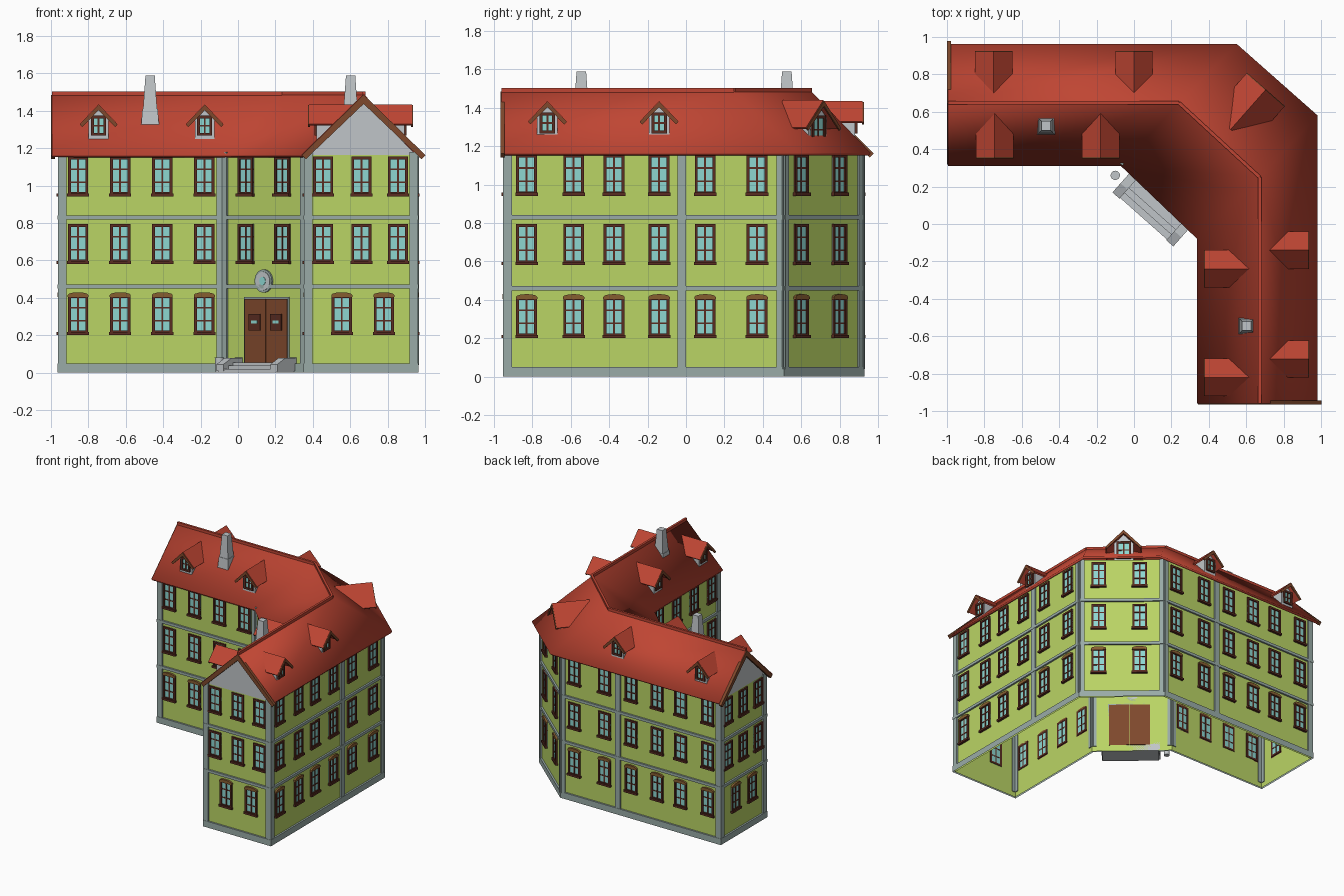
import bpy, bmesh, math
from mathutils import Matrix, Vector

if "Cube" in bpy.data.objects:
    bpy.data.objects.remove(bpy.data.objects["Cube"])

COLOURS = {
    "wall_green": (0.49, 0.66, 0.13), "trim_grey": (0.32, 0.41, 0.39),
    "roof_red": (0.52, 0.06, 0.033), "frame_brown": (0.10, 0.025, 0.015),
    "wood_brown": (0.21, 0.065, 0.025), "lintel_ochre": (0.24, 0.11, 0.03),
    "glass_cyan": (0.27, 0.68, 0.64), "stone_grey": (0.53, 0.56, 0.58),
}
MATS = {}
for n, c in COLOURS.items():
    MATS[n] = bpy.data.materials.new(n)
    MATS[n].diffuse_color = (*c, 1)

PARTS = {}  # part name -> (bmesh, colour)


def part(name, colour):
    return PARTS.setdefault(name, (bmesh.new(), colour))[0]


def prism(bm, M, pts, y0, y1):
    """Profile in local xz, extruded along local y."""
    a = [bm.verts.new(M @ Vector((x, y0, z))) for x, z in pts]
    b = [bm.verts.new(M @ Vector((x, y1, z))) for x, z in pts]
    bm.faces.new(a)
    bm.faces.new(b[::-1])
    for i in range(len(pts)):
        j = (i + 1) % len(pts)
        bm.faces.new((a[j], a[i], b[i], b[j]))


def box(bm, M, x0, x1, z0, z1, y0, y1):
    prism(bm, M, [(x0, z0), (x1, z0), (x1, z1), (x0, z1)], y0, y1)


def frame(p, d):
    """Local x runs along d, local y points into the building."""
    d = Vector((d[0], d[1], 0)).normalized()
    return Matrix(((d.x, -d.y, 0, p[0]), (d.y, d.x, 0, p[1]), (0, 0, 1, 0), (0, 0, 0, 1)))


def offset(path, o):
    """Mitred outward offset of a closed counter-clockwise outline."""
    out = []
    for i, p in enumerate(path):
        a = (Vector(p) - Vector(path[i - 1])).normalized()
        b = (Vector(path[(i + 1) % len(path)]) - Vector(p)).normalized()
        na, nb = Vector((a.y, -a.x)), Vector((b.y, -b.x))
        out.append(Vector(p) + (na + nb) * (o / (1 + na.dot(nb))))
    return out


def ring(bm, path, profile):
    """Sweep an (offset, z) profile around the outline."""
    rows = [[bm.verts.new((*q, z)) for q in offset(path, o)] for o, z in profile]
    for r, s in zip(rows, rows[1:]):
        for i in range(len(path)):
            j = (i + 1) % len(path)
            bm.faces.new((r[i], r[j], s[j], s[i]))


# ---- walls, plinth and storey bands
P = [(-.95, .345), (-.08, .345), (.365, -.05), (.365, -.94),
     (.95, -.94), (.95, .505), (.475, .915), (-.95, .915)]
ring(part("walls", "wall_green"), P, [(0, 0), (0, 1.18)])
ring(part("plinth", "trim_grey"), P, [(.014, 0), (.014, .05), (0, .05)])
for z in (.46, .83):
    ring(part("storey_bands", "trim_grey"), P, [(0, z - .011), (.014, z - .011), (.014, z + .011), (0, z + .011)])


# ---- windows
def window(M, u, z, w, h, rows=3):
    fr, t = part("window_frames", "frame_brown"), .015
    box(part("window_glass", "glass_cyan"), M, u - w / 2, u + w / 2, z, z + h, -.003, .003)
    for s in (-1, 1):
        c = u + s * (w / 2 - t / 2)
        box(fr, M, c - t / 2, c + t / 2, z, z + h, -.012, .006)
    for zz in (z, z + h - t):
        box(fr, M, u - w / 2, u + w / 2, zz, zz + t, -.0115, .0055)
    box(fr, M, u - .005, u + .005, z, z + h, -.007, .005)
    for k in range(1, rows):
        c = z + h * k / rows
        box(fr, M, u - w / 2, u + w / 2, c - .004, c + .004, -.0065, .0045)


def wall_window(M, u, floor):
    z = (.21, .59, .95)[floor]
    window(M, u, z, .108, .205)
    box(part("window_sills", "frame_brown"), M, u - .059, u + .059, z - .008, z + .008, -.02, 0)
    if floor == 0:  # arched lintel
        arc = [(u + .056 * math.cos(a), z + .205 + .015 * math.sin(a))
               for a in [math.pi * k / 6 for k in range(7)]]
        arc += [(u - .056, z + .194), (u + .056, z + .194)]
        prism(part("window_lintels", "lintel_ochre"), M, arc, -.016, 0)


four = [.095, .32, .545, .77]
six = [.11, .355, .565, .80, 1.04, 1.31]
UPPER = [four, [.167, .428], [.89 - u for u in four], [.09, .295, .49],
         six, [.14, .445], [1.425 - u for u in six], [.09, .285, .48]]
GROUND = UPPER[:]
GROUND[1], GROUND[3], GROUND[7] = [], [.19, .415], [.19, .40]
WALLS = []
for i, p in enumerate(P):
    q = P[(i + 1) % 8]
    d = Vector(q) - Vector(p)
    M, L = frame(p, d), d.length
    WALLS.append((M, L))
    for f in range(3):
        for u in (UPPER if f else GROUND)[i]:
            wall_window(M, u, f)
    # corner and middle pilasters
    pil = part("pilasters", "trim_grey")
    for a, b in [(-.012, .034), (L - .034, L + .012)] + ({4: [(.895, .94)], 6: [(.485, .53)]}.get(i, [])):
        box(pil, M, a, b, .04, 1.18, -.012, .006)

# ---- main roof: inner eave, ridge, outer eave
EAVE, RIDGE = 1.165, 1.49
inner = [(-.995, .31), (-.07, .31), (.338, -.08), (.338, -.96)]
ridge = [(-.995, .648), (.24, .648), (.672, .25), (.672, -.96)]
outer = [(-.995, .962), (.55, .962), (.982, .58), (.982, -.96)]
bm = part("main_roof", "roof_red")
rows = [[bm.verts.new((*p, z)) for p in line] for line, z in ((inner, EAVE), (ridge, RIDGE), (outer, EAVE))]
for r, s in zip(rows, rows[1:]):
    for i in range(3):
        bm.faces.new((r[i], r[i + 1], s[i + 1], s[i]))
for a, b in zip(ridge, ridge[1:]):
    d = Vector(b) - Vector(a)
    box(part("ridge_cap", "roof_red"), frame(a, d), 0, d.length, RIDGE - .02, RIDGE + .013, -.009, .009)


def chevron(c, half, z0, z1, t):
    return [(c - half, z0), (c, z1), (c + half, z0), (c + half - t * .6, z0 - t * .6), (c, z1 - t * 1.4), (c - half + t * .6, z0 - t * .6)]


# ---- gable ends with barge boards
for i, out in ((3, .02), (7, .045)):
    M, L = WALLS[i]
    c = .307 if i == 3 else .267
    prism(part("gable_ends", "stone_grey"), M, [(0, 1.165), (L, 1.165), (c, 1.455)], -.002, .02)
    prism(part("barge_boards", "wood_brown"), M, chevron(c, .33, EAVE - .002, RIDGE - .004, .035), -out - .006, -out + .016)


# ---- dormers
def dormer(p, d, s=1.0, peak=1.435, depth=.21):
    M = frame(p, d)
    e = peak - .105 * s
    prism(part("dormer_bodies", "stone_grey"), M,
          [(-.053 * s, 1.18), (.053 * s, 1.18), (.053 * s, peak - .07 * s), (0, peak - .015), (-.053 * s, peak - .07 * s)], 0, depth)
    prism(part("dormer_roofs", "roof_red"), M, chevron(0, .1 * s, e, peak, .014), -.04, depth)
    prism(part("dormer_barge_boards", "wood_brown"), M, chevron(0, .1 * s, e - .004, peak - .004, .02), -.046, -.036)
    window(M, 0, peak - .168 * s, .08 * s, .108 * s, 2)


for x in (-.745, -.178):
    dormer((x, .397), (1, 0))
for x in (-.75, 0):
    dormer((x, .88), (-1, 0))
for y in (-.24, -.82):
    dormer((.42, y), (0, -1))
for y in (-.14, -.722):
    dormer((.89, y), (0, 1))
dormer((.675, .685), (-.43, .38), 1.35, 1.44, .24)

# ---- chimneys
for x, y in ((-.47, .525), (.602, -.545)):
    bm = part("chimneys", "stone_grey")
    for z0, z1, r0, r1 in ((1.32, 1.41, .068, .058), (1.41, 1.59, .053, .035)):
        bmesh.ops.create_cone(bm, cap_ends=True, segments=4, radius1=r0, radius2=r1, depth=z1 - z0,
                              matrix=Matrix.Translation((x, y, (z0 + z1) / 2)) @ Matrix.Rotation(math.pi / 4, 4, 'Z'))

# ---- entrance on the inner chamfer
M, L = WALLS[1]
c = L / 2 + .018
box(part("door_frame", "trim_grey"), M, c - .16, c + .16, .05, .405, -.006, 0)
for s in (-1, 1):
    a, b = sorted((c + s * .001, c + s * .152))
    box(part("door_leaves", "wood_brown"), M, a, b, .05, .395, -.012, .004)
    m = (a + b) / 2
    box(part("door_panes", "frame_brown"), M, m - .04, m + .04, .225, .315, -.018, -.01)
    box(part("door_pane_glass", "glass_cyan"), M, m - .022, m + .022, .262, .278, -.02, -.015)

for depth, z in ((.15, .02), (.115, .038), (.08, .055)):
    box(part("entrance_steps", "stone_grey"), M, c - .215, c + .205, 0, z, -depth, 0)
side = M @ Matrix.Rotation(math.pi / 2, 4, 'Z')
for u in (c - .225, c + .16):
    prism(part("step_cheeks", "stone_grey"), side,
          [(-.155, .01), (0, .01), (0, .08), (-.09, .078), (-.155, .045)], -u - .05, -u)

# round wall plaque above the door
for r, y, name, col in ((.062, -.010, "plaque_rim", "trim_grey"), (.05, -.014, "plaque_face", "stone_grey"), (.022, -.017, "plaque_centre", "glass_cyan")):
    prism(part(name, col), M, [(c - .02 + r * math.cos(k * math.pi / 10), .49 + r * math.sin(k * math.pi / 10)) for k in range(20)], y, 0)

# small round bin by the steps
bmesh.ops.create_cone(part("bin", "stone_grey"), cap_ends=True, segments=14, radius1=.02, radius2=.025,
                      depth=.08, matrix=Matrix.Translation((-.1, .26, .04)))

# ---- turn the parts into objects
for name, (bm, colour) in PARTS.items():
    bmesh.ops.recalc_face_normals(bm, faces=bm.faces[:])
    me = bpy.data.meshes.new(name)
    bm.to_mesh(me)
    bm.free()
    me.materials.append(MATS[colour])
    ob = bpy.data.objects.new(name, me)
    bpy.context.collection.objects.link(ob)
    if name in ("main_roof", "bin"):
        me.shade_smooth()
        me.set_sharp_from_angle(angle=math.radians(55))
    if name == "main_roof":
        if me.polygons[0].normal.z < 0:
            me.flip_normals()
        mod = ob.modifiers.new("thickness", "SOLIDIFY")
        mod.thickness, mod.offset = .018, -1

for m in bpy.data.materials:
    if m.users and not m.is_grease_pencil:
        m.use_nodes = True
        m.node_tree.nodes["Principled BSDF"].inputs["Base Color"].default_value = m.diffuse_color
